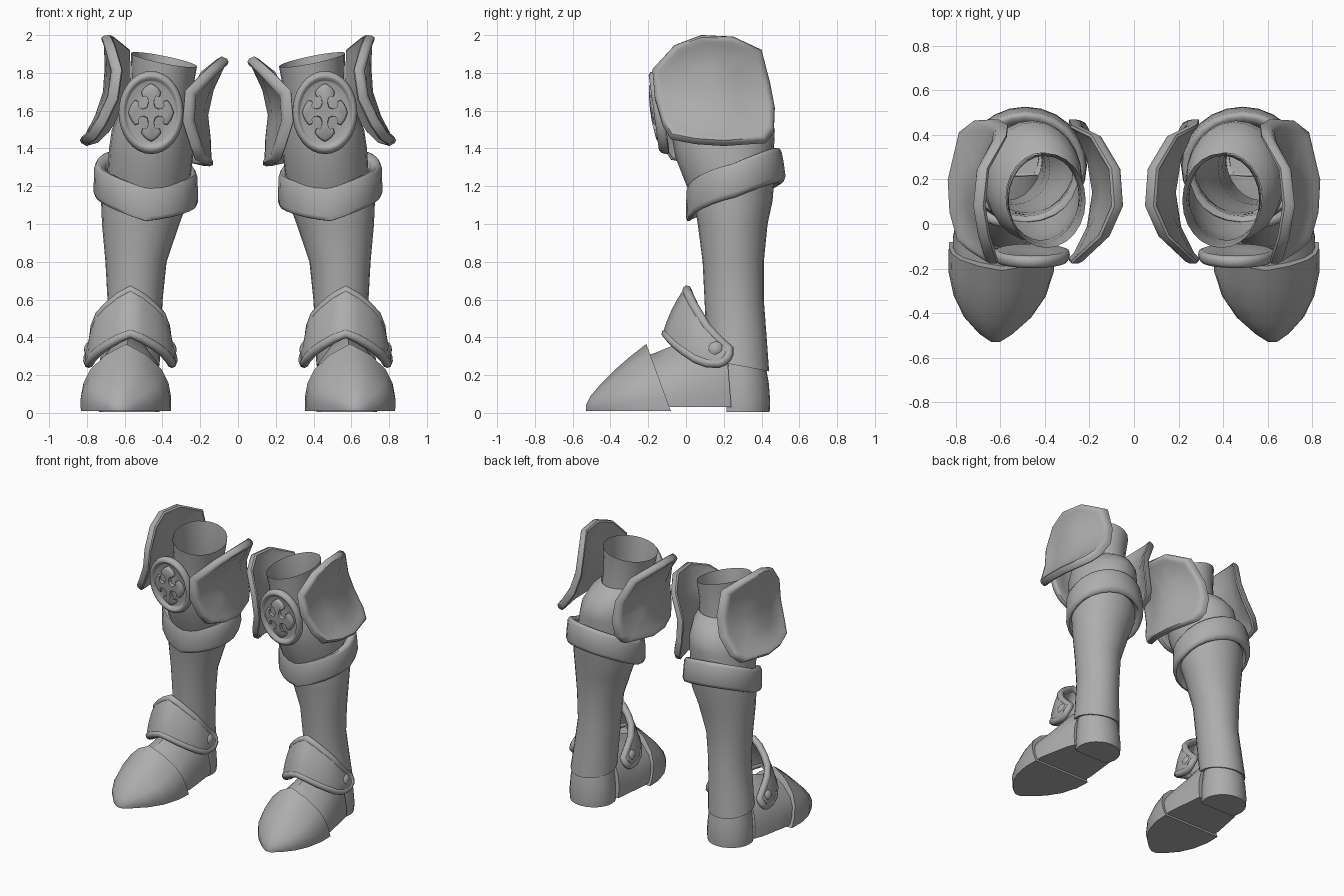
import bpy, bmesh, math
from mathutils import Vector

if "Cube" in bpy.data.objects:
    bpy.data.objects.remove(bpy.data.objects["Cube"])

steel = bpy.data.materials.new("steel_grey")
steel.diffuse_color = (0.42, 0.42, 0.42, 1)
steel.use_nodes = True
steel.node_tree.nodes["Principled BSDF"].inputs["Base Color"].default_value = steel.diffuse_color


def finish(obj, angle=40, mods=()):
    """Mirror to the other leg, apply modifiers and shade."""
    for kind, props in list(mods) + [("MIRROR", {"use_mirror_merge": False})]:
        m = obj.modifiers.new(kind.lower(), kind)
        for k, v in props.items():
            setattr(m, k, v)
    bpy.ops.object.select_all(action='DESELECT')
    obj.select_set(True)
    bpy.context.view_layer.objects.active = obj
    bpy.ops.object.convert(target='MESH')
    bpy.ops.object.shade_smooth_by_angle(angle=math.radians(angle))


def loft(name, rows, closed=True, caps=(False, False), loop=False, angle=40, mods=()):
    """Skin a list of point rows."""
    bm = bmesh.new()
    vs = [[bm.verts.new(p) for p in r] for r in rows]
    n = len(rows[0])
    pairs = list(zip(vs, vs[1:])) + ([(vs[-1], vs[0])] if loop else [])
    for a, b in pairs:
        for i in range(n if closed else n - 1):
            j = (i + 1) % n
            bm.faces.new((a[i], a[j], b[j], b[i]))
    if caps[0]:
        bm.faces.new(vs[0][::-1])
    if caps[1]:
        bm.faces.new(vs[-1])
    bmesh.ops.remove_doubles(bm, verts=bm.verts, dist=1e-5)
    bmesh.ops.recalc_face_normals(bm, faces=bm.faces)
    me = bpy.data.meshes.new(name)
    bm.to_mesh(me)
    bm.free()
    me.materials.append(steel)
    obj = bpy.data.objects.new(name, me)
    bpy.context.collection.objects.link(obj)
    finish(obj, angle, mods)
    return obj


def ring(cx, cy, z, rx, ry, tx=0, ty=0, vee=0, n=24):
    """Tilted ellipse around a vertical axis; vee sharpens the tilt at the front."""
    out = []
    for i in range(n):
        a = 2 * math.pi * i / n
        c, s = math.cos(a), math.sin(a)
        tilt = s if s > 0 else s * (1 - vee) - vee * (1 - abs(c))
        out.append((cx + rx * c, cy + ry * s, z + tx * c + ty * tilt))
    return out


def interp(table, t):
    for (a, va), (b, vb) in zip(table, table[1:]):
        if t <= b:
            k = max(0, (t - a) / (b - a))
            return va + (vb - va) * k
    return table[-1][1]


# Shin, knee and thigh tube
loft("shin", [ring(*r) for r in [
    (.575, .28, .25, .16, .16, 0, -.03), (.562, .267, .4, .152, .16), (.545, .255, .6, .146, .157),
    (.54, .25, .8, .162, .162), (.515, .247, 1.0, .205, .185), (.495, .25, 1.12, .23, .208),
    (.485, .258, 1.22, .235, .215, 0, .08)]], caps=(True, False))
loft("knee", [ring(*r) for r in [
    (.475, .255, 1.18, .215, .205, 0, .09), (.468, .23, 1.29, .222, .23, 0, .08),
    (.458, .205, 1.4, .225, .26, 0, .05),
    (.45, .19, 1.5, .218, .268, 0, .02), (.43, .16, 1.6, .195, .235), (.41, .12, 1.65, .165, .2)]])
loft("thigh_tube", [ring(*r) for r in [
    (.41, .12, 1.6, .162, .195), (.40, .108, 1.74, .163, .198, .015, 0),
    (.392, .105, 1.87, .175, .213, .035, .02)]])

# Cuff below the knee, a closed band tilted up at the back, leaning in towards its top
loft("cuff_band", [ring(.488, cy, z, r, ry, .025, t, .5) for r, ry, cy, z, t in [
    (.215, .205, .255, 1.15, .09), (.25, .238, .258, 1.115, .10), (.268, .256, .262, 1.122, .105),
    (.277, .264, .263, 1.145, .108), (.275, .258, .259, 1.22, .108), (.273, .252, .254, 1.275, .107),
    (.262, .243, .252, 1.295, .105), (.245, .23, .25, 1.295, .105), (.215, .21, .245, 1.275, .10)]],
    loop=True, angle=60)

# Foot: ogive sections along y, slanted at their rear edge
HALF = [(1, 0), (1.01, .2), (.95, .42), (.8, .62), (.45, .84)]
SECTION = HALF + [(0, 1)] + [(-x, z) for x, z in HALF[::-1]]


def foot(name, rows, z0):
    loft(name, [[(cx + w * u, y + slant * (1 - v), z0 + (h - z0) * v) for u, v in SECTION]
                for y, slant, w, h, cx in rows], caps=(True, True), angle=55)


foot("toe_cap", [(-.21, .13, .237, .365, .593), (-.30, .11, .235, .295, .597), (-.38, .07, .205, .225, .603),
                 (-.45, .04, .15, .155, .612), (-.505, .015, .075, .09, .62), (-.53, 0, .02, .04, .622)], .01)
foot("foot_arch", [(-.23, .11, .215, .30, .593), (-.17, .12, .222, .315, .59), (-.05, .1, .207, .365, .585),
                   (.1, .08, .187, .42, .58), (.21, .03, .172, .40, .57)], .03)


def heel_ring(z, rx, back):
    return [(x, max(y, .215), zz) for x, y, zz in ring(.575, .29, z, rx, back - .29)]


loft("heel", [heel_ring(*r) for r in [(.005, .16, .443), (.06, .165, .446), (.16, .158, .438), (.26, .146, .42)]],
     caps=(True, True))

# Ankle guard: saddle between an upper and a lower edge
TOP = [(0, (0, .005, .65)), (.17, (.055, .018, .617)), (.35, (.115, .042, .567)), (.52, (.163, .072, .517)),
       (.7, (.187, .11, .455)), (.85, (.195, .165, .395)), (1, (.203, .228, .34))]
LOW = [(0, (0, -.105, .42)), (.17, (.06, -.085, .395)), (.35, (.12, -.05, .36)), (.52, (.17, -.005, .325)),
       (.7, (.205, .052, .287)), (.85, (.218, .11, .265)), (1, (.22, .172, .262))]
TOP, LOW = [[(t, Vector(p)) for t, p in e] for e in (TOP, LOW)]


def guard_point(t, k):
    p = interp(LOW, abs(t)).lerp(interp(TOP, abs(t)), k)
    b = 4 * k * (1 - k) * .012
    return Vector((.57 + math.copysign(p.x + b * abs(t), t), p.y - b * (1 - abs(t)), p.z))


ts = [-1, -.85, -.7, -.52, -.35, -.17, 0, .17, .35, .52, .7, .85, 1]
loft("ankle_guard", [[guard_point(t, k / 4) for t in ts] for k in range(5)], closed=False, angle=65,
     mods=[("SOLIDIFY", {"thickness": .035, "offset": 0})])


def tube(name, pts, radius):
    cu = bpy.data.curves.new(name, 'CURVE')
    cu.dimensions = '3D'
    cu.bevel_depth, cu.bevel_resolution = radius, 2
    sp = cu.splines.new('POLY')
    sp.points.add(len(pts) - 1)
    for p, co in zip(sp.points, pts):
        p.co = (*co, 1)
    sp.use_cyclic_u = True
    cu.materials.append(steel)
    obj = bpy.data.objects.new(name, cu)
    bpy.context.collection.objects.link(obj)
    finish(obj, 75)


def guard_end(side):
    return [guard_point(side, k) + Vector((0, .018 * math.sin(k * math.pi), -.008)) for k in (.25, .5, .75)]


tube("ankle_guard_rim", [guard_point(t, 0) for t in ts] + guard_end(1) +
     [guard_point(t, 1) for t in ts[::-1]] + guard_end(-1)[::-1], .025)

# Rivets at both ends of the guard
for side, label in ((1, "outer"), (-1, "inner")):
    rows = [[(.57 + side * (.2 + .045 * math.sin(e)), .155 + .05 * math.cos(e) * math.cos(a),
              .335 + .05 * math.cos(e) * math.sin(a)) for a in [i * math.pi / 6 for i in range(12)]]
            for e in (0, .4, .8, 1.2, math.pi / 2)]
    loft(label + "_rivet", rows)

# Flared side plates: one outline in y and z, swept by a curved x profile
OUTLINE = [(-.178, 1.82), (-.06, 1.945), (.08, 1.998), (.25, 1.99), (.4, 1.92), (.445, 1.75), (.47, 1.62),
           (.465, 1.5), (.42, 1.445), (.2, 1.43), (.05, 1.44), (-.08, 1.465), (-.125, 1.54), (-.165, 1.67)]
SHELL = [(0, 0), (.45, 0), (.85, 0), (.91, .01), (.97, .01), (1, -.005), (1, -.035), (.96, -.045),
         (.88, -.035), (.5, -.03), (0, -.03)]


def side_plate(name, profile, side, drop, front_bend, back_low, back_high):
    rows = []
    for s, d in SHELL:
        row = []
        for y, z in OUTLINE:
            y, z = .14 + (y - .14) * s, 1.7 + (z - 1.7) * s
            back = interp([(1.43, back_low), (2, back_high)], z)
            bend = (front_bend if y < .14 else back) * ((y - .14) / .33) ** 2
            # thickness follows the slope of the profile
            zc = min(max(z, 1.47), 1.96)
            slope = (interp(profile, zc + .04) - interp(profile, zc - .04)) / .08
            n = Vector((side, -side * slope)).normalized() * d
            row.append((interp(profile, z) - side * bend + n.x, y, z - drop + n.y))
        rows.append(row)
    loft(name, rows, angle=50)


side_plate("outer_side_plate", [(1.43, .835), (1.5, .795), (1.6, .745), (1.7, .715), (1.85, .705), (2, .715)],
           1, 0, .06, .06, .18)
side_plate("inner_side_plate", [(1.43, .14), (1.52, .135), (1.62, .15), (1.72, .16), (1.82, .135), (1.92, .085), (2, .05)],
           -1, .125, .12, .10, .12)


# Knee medallion: curved oval dish with a rim
def dish(u, v, d):
    return (.46 + .172 * u, -.165 - .03 * v + .03 * u * u + .03 * v * v - d, 1.59 + .22 * v)


ANG = [2 * math.pi * i / 32 for i in range(32)]
loft("knee_medallion", [[dish(s * math.cos(a), s * math.sin(a), d) for a in ANG] for s, d in [
    (0, -.025), (.5, -.025), (.9, -.025), (.98, -.015), (1, .003), (.97, .022), (.9, .03), (.83, .025), (.78, .005), (.75, 0),
    (.4, 0), (0, 0)]], angle=60)

# Flared cross on the medallion
ARM = [(.13, .13), (.09, .24), (.11, .36), (.17, .43), (.28, .41), (.3, .5), (.2, .6), (.1, .66), (0, .7),
       (-.1, .66), (-.2, .6), (-.3, .5), (-.28, .41), (-.17, .43), (-.11, .36), (-.09, .24)]
cross = []
for c, s in [(1, 0), (0, 1), (-1, 0), (0, -1)]:
    cross += [(c * x - s * y, s * x + c * y) for x, y in ARM]
loft("medallion_cross", [[dish(u * k, v * k, d) for u, v in cross] for k, d in
                         [(1, -.01), (1, .01), (.97, .02), (.92, .024)]], caps=(False, True), angle=50)
